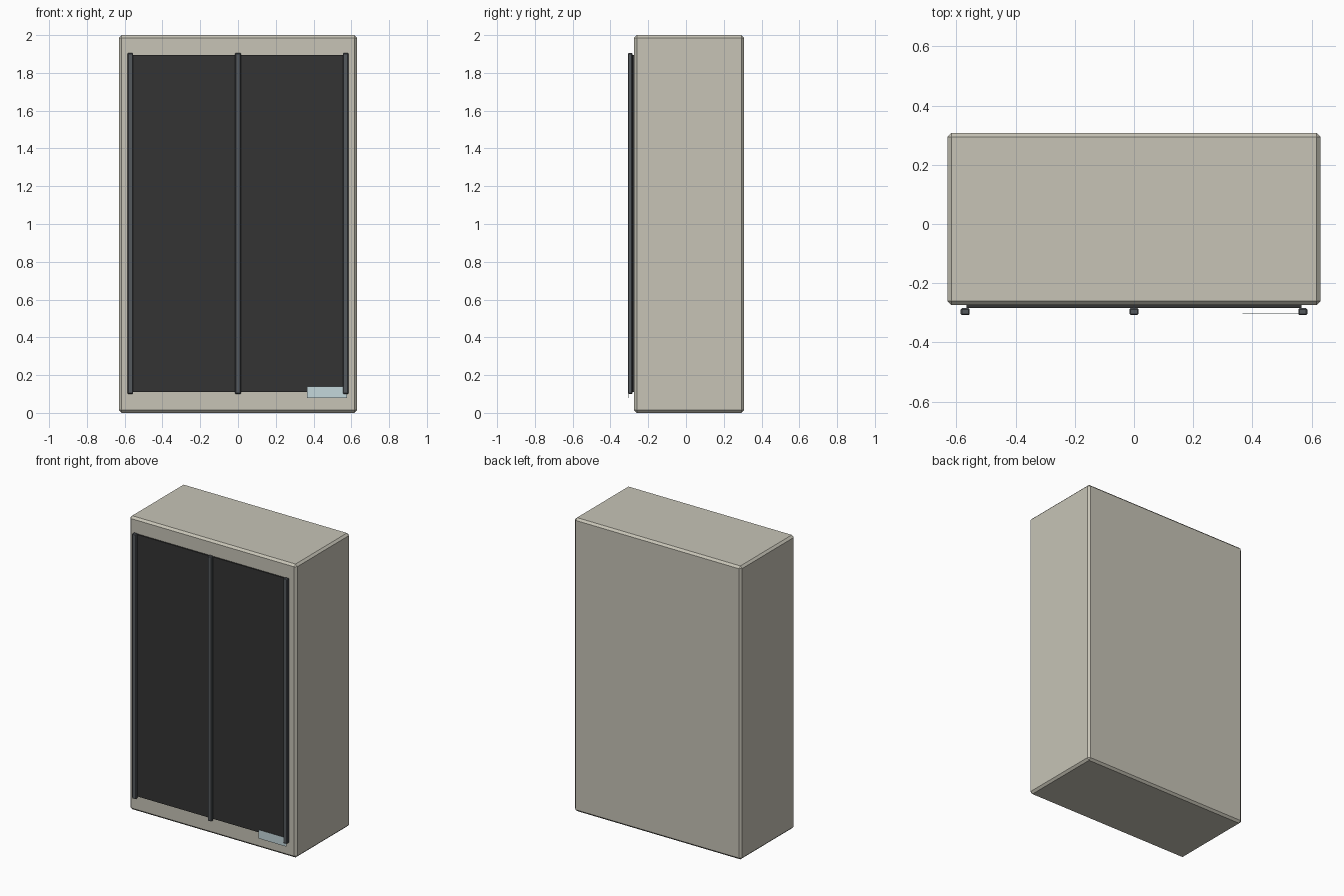
import bpy

if "Cube" in bpy.data.objects:
    bpy.data.objects.remove(bpy.data.objects["Cube"])


def material(name, rgb):
    m = bpy.data.materials.new(name)
    m.diffuse_color = (*rgb, 1)
    m.use_nodes = True
    m.node_tree.nodes["Principled BSDF"].inputs["Base Color"].default_value = m.diffuse_color
    return m


def box(name, lo, hi, mat, bevel=0):
    bpy.ops.mesh.primitive_cube_add(size=1, location=[(a + b) / 2 for a, b in zip(lo, hi)])
    o = bpy.context.object
    o.name = name
    o.scale = [b - a for a, b in zip(lo, hi)]
    bpy.ops.object.transform_apply(location=False, rotation=False, scale=True)
    o.data.materials.append(mat)
    if bevel:
        mod = o.modifiers.new("chamfer", 'BEVEL')
        mod.width = bevel
        mod.segments = 1
    return o


beige = material("beige_paint", (0.57, 0.55, 0.47))
dark = material("dark_glass", (0.033, 0.033, 0.033))
steel = material("grey_metal", (0.09, 0.1, 0.11))
pale = material("pale_blue", (0.55, 0.68, 0.71))

# Cabinet shell with chamfered edges
box("cabinet_body", (-0.63, -0.274, 0), (0.63, 0.308, 2), beige, 0.014)

# Door panels, meeting behind the centre post
for side, x0, x1 in (("left", -0.566, -0.001), ("right", 0.001, 0.566)):
    box(side + "_door_panel", (x0, -0.283, 0.11), (x1, -0.268, 1.895), dark)

# Vertical door posts
for side, x in (("left", -0.57), ("centre", 0), ("right", 0.57)):
    box(side + "_post", (x - 0.015, -0.308, 0.1), (x + 0.015, -0.284, 1.905), steel, 0.004)

# Shelves whose front edges end just behind the panel face
for i in range(4):
    z = 0.37 + 0.415 * i
    box(f"shelf_{i + 1}", (-0.56, -0.2828, z - 0.01), (0.56, 0.25, z + 0.01), steel)

# Small plate at the lower right
box("info_plate", (0.366, -0.304, 0.08), (0.578, -0.302, 0.14), pale)
